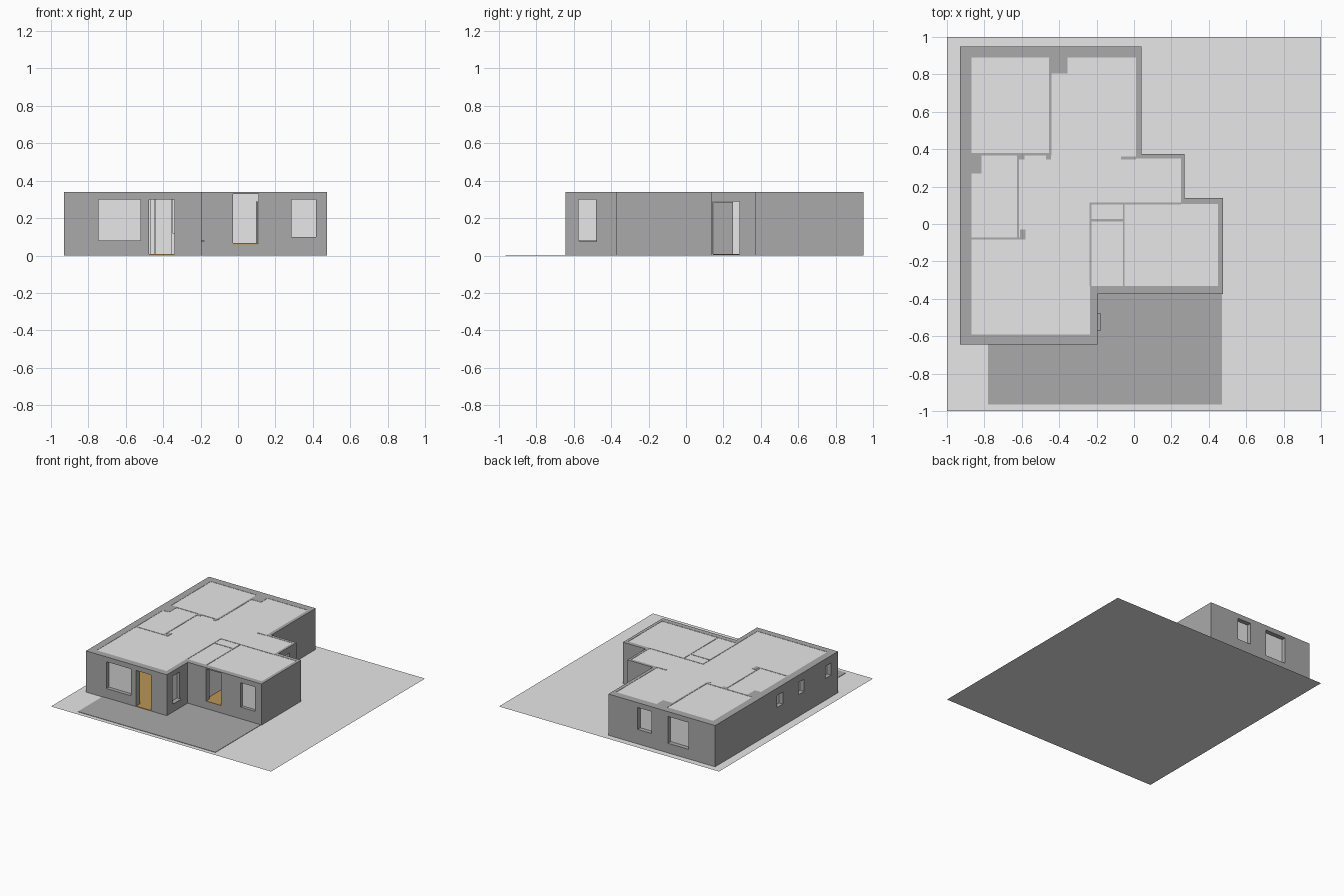
import bpy, bmesh

if "Cube" in bpy.data.objects:
    bpy.data.objects.remove(bpy.data.objects["Cube"])


def mat(name, r, g, b):
    m = bpy.data.materials.new(name)
    m.diffuse_color = (r, g, b, 1)
    m.use_nodes = True
    m.node_tree.nodes["Principled BSDF"].inputs["Base Color"].default_value = m.diffuse_color
    return m


GREY = mat("wall_grey", 0.40, 0.40, 0.40)
LIGHT = mat("light_grey", 0.80, 0.80, 0.80)
TAN = mat("wood_tan", 0.50, 0.30, 0.09)


def finish(name, bm, mats):
    bmesh.ops.recalc_face_normals(bm, faces=bm.faces)
    me = bpy.data.meshes.new(name)
    bm.to_mesh(me)
    bm.free()
    for m in mats:
        me.materials.append(m)
    ob = bpy.data.objects.new(name, me)
    bpy.context.collection.objects.link(ob)
    return ob


def add_box(bm, x0, x1, y0, y1, z0, z1):
    vs = [bm.verts.new((x, y, z)) for z in (z0, z1)
          for x, y in ((x0, y0), (x1, y0), (x1, y1), (x0, y1))]
    bm.faces.new(vs[:4])
    bm.faces.new(vs[4:])
    for i in range(4):
        j = (i + 1) % 4
        bm.faces.new((vs[i], vs[j], vs[4 + j], vs[4 + i]))


def boxes(name, dims, mats):
    bm = bmesh.new()
    for d in dims:
        add_box(bm, *d)
    return finish(name, bm, mats)


def slab(name, loop, z0, z1, m):
    bm = bmesh.new()
    f = bm.faces.new([bm.verts.new((x, y, z0)) for x, y in loop])
    ext = bmesh.ops.extrude_face_region(bm, geom=[f])["geom"]
    for v in ext:
        if isinstance(v, bmesh.types.BMVert):
            v.co.z = z1
    return finish(name, bm, [m])


H = 0.34
OUTER = [(-0.93, 0.95), (0.04, 0.95), (0.04, 0.375), (0.27, 0.375), (0.27, 0.14),
         (0.475, 0.14), (0.475, -0.375), (-0.195, -0.375), (-0.195, -0.645), (-0.93, -0.645)]
INNER = [(-0.87, 0.89), (0.012, 0.89), (0.012, 0.35), (0.25, 0.35), (0.25, 0.108),
         (0.45, 0.108), (0.45, -0.332), (-0.235, -0.332), (-0.235, -0.592), (-0.87, -0.592)]

# ground plane and paved terrace
bm = bmesh.new()
bm.faces.new([bm.verts.new((x, y, 0)) for x, y in ((-1, -1), (1, -1), (1, 1), (-1, 1))])
finish("plot", bm, [LIGHT])
boxes("terrace", [(-0.78, 0.47, -0.965, -0.36, 0.001, 0.004)], [GREY])

# outer walls: ring between the two outlines, inside faces light
bm = bmesh.new()
rings = [[bm.verts.new((x, y, z)) for x, y in loop]
         for loop, z in ((OUTER, 0.001), (OUTER, H), (INNER, H), (INNER, 0.001))]
n = len(OUTER)
for k in range(4):
    a, b = rings[k], rings[(k + 1) % 4]
    for i in range(n):
        j = (i + 1) % n
        f = bm.faces.new((a[i], a[j], b[j], b[i]))
        f.material_index = 1 if k == 2 else 0
walls = finish("outer_walls", bm, [GREY, LIGHT])

# openings: side, start, end, bottom, top, glazed
OPENINGS = [
    ("front", -0.745, -0.52, 0.08, 0.30, True),
    ("front", -0.475, -0.34, -0.02, 0.30, False),
    ("east_front", -0.028, 0.11, 0.06, 0.33, False),
    ("east_front", 0.285, 0.418, 0.10, 0.30, True),
    ("porch", -0.575, -0.48, 0.08, 0.30, True),
    ("side", 0.145, 0.285, -0.02, 0.288, False),
    ("back", -0.35, -0.225, 0.12, 0.30, True),
    ("back", -0.69, -0.50, 0.08, 0.30, True),
    ("left", 0.07, 0.145, 0.18, 0.28, True),
    ("left", -0.205, -0.135, 0.18, 0.28, True),
    ("left", -0.555, -0.48, 0.18, 0.28, True),
]
# side: axis across the wall, outer position, inward direction, wall depth
SIDES = {"front": ("y", -0.645, 1, 0.053), "east_front": ("y", -0.375, 1, 0.043),
         "porch": ("x", -0.195, -1, 0.04), "side": ("x", 0.27, -1, 0.02),
         "back": ("y", 0.95, -1, 0.06), "left": ("x", -0.93, 1, 0.06)}


def across(side, d0, d1, a, b, z0, z1):
    axis, pos, sgn, _ = SIDES[side]
    p, q = sorted((pos + sgn * d0, pos + sgn * d1))
    return (a, b, p, q, z0, z1) if axis == "y" else (p, q, a, b, z0, z1)


cuts, panes, sills = [], [], []
for side, a, b, z0, z1, glazed in OPENINGS:
    depth = SIDES[side][3]
    cuts.append(across(side, -0.02, depth + 0.01, a, b, z0, z1))
    if glazed:
        panes.append(across(side, depth * 0.6, depth * 0.6 + 0.006, a, b, z0, z1))
    else:
        base = max(z0, 0.002)
        sills.append(across(side, 0, depth + 0.002, a, b, base, base + 0.006))
cutter = boxes("opening_cutter", cuts, [])
cutter.hide_render = True
mod = walls.modifiers.new("openings", "BOOLEAN")
mod.operation = "DIFFERENCE"
mod.solver = "EXACT"
mod.object = cutter
bpy.context.view_layer.objects.active = walls
bpy.ops.object.modifier_apply(modifier="openings")
bpy.data.objects.remove(cutter)

# window panes, wooden thresholds and the small porch sill
boxes("window_panes", panes, [LIGHT])
boxes("thresholds", sills, [TAN])
boxes("porch_sill", [(-0.2, -0.18, -0.572, -0.477, 0.076, 0.08)], [GREY])

# floors and flush ceiling
slab("floor", INNER, 0.002, 0.008, TAN)
boxes("raised_floor", [(-0.055, 0.45, -0.332, 0.108, 0.01, 0.065)], [TAN])
slab("ceiling", INNER, H - 0.006, H - 0.002, LIGHT)

# thin inside walls, stubs and shafts (plan rectangles), tops dark
PLAN = [(-0.455, -0.44, 0.37, 0.89), (-0.445, -0.355, 0.805, 0.89),
        (-0.87, -0.44, 0.367, 0.379), (-0.47, -0.445, 0.345, 0.37),
        (-0.87, -0.815, 0.27, 0.37), (-0.626, -0.614, -0.08, 0.37),
        (-0.87, -0.58, -0.082, -0.072), (-0.61, -0.58, -0.08, -0.03),
        (-0.615, -0.585, 0.345, 0.37), (-0.07, 0.012, 0.345, 0.36),
        (-0.237, -0.227, -0.332, 0.115), (-0.235, 0.25, 0.105, 0.115),
        (-0.06, -0.05, -0.332, 0.11), (-0.235, -0.055, 0.014, 0.026)]
parts = boxes("inside_walls", [p + (0.008, H) for p in PLAN], [GREY, LIGHT])
for f in parts.data.polygons:
    f.material_index = 0 if f.normal.z > 0.5 else 1

# door leaves standing open
boxes("open_doors", [(0.095, 0.107, -0.33, -0.21, 0.066, 0.29),
                     (0.19, 0.2, 0.146, 0.25, 0.009, 0.285)], [GREY])
